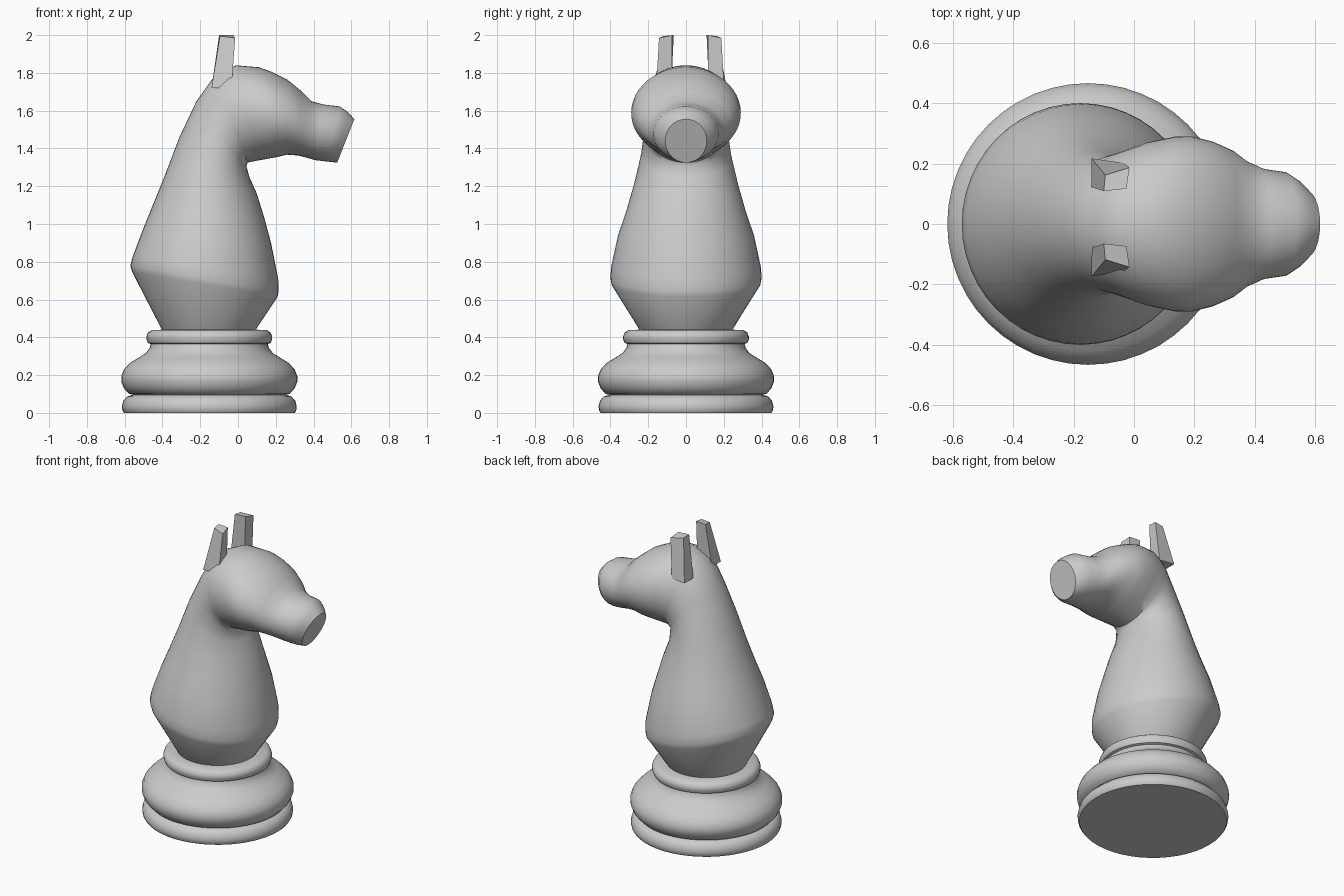
import bpy, bmesh, math
from mathutils import Vector

if "Cube" in bpy.data.objects:
    bpy.data.objects.remove(bpy.data.objects["Cube"])

SEG = 48


def finish(name, bm, smooth=True):
    bmesh.ops.recalc_face_normals(bm, faces=bm.faces)
    me = bpy.data.meshes.new(name)
    bm.to_mesh(me)
    bm.free()
    ob = bpy.data.objects.new(name, me)
    bpy.context.collection.objects.link(ob)
    if smooth:
        bpy.ops.object.select_all(action='DESELECT')
        ob.select_set(True)
        bpy.context.view_layer.objects.active = ob
        bpy.ops.object.shade_smooth_by_angle(angle=math.radians(40))
    return ob


def loft(name, rings):
    """Skin elliptical rings given as (back point xz, front point xz, half width)."""
    bm = bmesh.new()
    loops = []
    for (bx, bz), (fx, fz), w in rings:
        mid = Vector(((bx + fx) / 2, 0, (bz + fz) / 2))
        half = Vector(((fx - bx) / 2, 0, (fz - bz) / 2))
        side = Vector((0, w, 0))
        loops.append([bm.verts.new(mid + half * math.cos(a) + side * math.sin(a))
                      for a in (2 * math.pi * i / SEG for i in range(SEG))])
    for lo, hi in zip(loops, loops[1:]):
        for i in range(SEG):
            j = (i + 1) % SEG
            bm.faces.new((lo[i], lo[j], hi[j], hi[i]))
    bm.faces.new(loops[0])
    bm.faces.new(loops[-1])
    return finish(name, bm)


# Turned base: radius, height
CX = -0.152
profile = [(.452, 0), (.46, .012), (.463, .035), (.455, .065), (.435, .087), (.405, .096),
           (.425, .10), (.452, .13), (.466, .165), (.466, .195), (.452, .23), (.42, .265),
           (.37, .295), (.335, .318), (.315, .345), (.31, .365), (.325, .37), (.333, .39),
           (.333, .405), (.325, .425), (.305, .438), (.24, .441)]
loft("turned_base", [((CX - r, z), (CX + r, z), r) for r, z in profile])

# Neck bending forward into the head and muzzle
loft("neck_and_head", [
    ((-.40, .435), (.09, .435), .243),
    ((-.56, .745), (.21, .615), .394),
    ((-.57, .78), (.215, .645), .40),
    ((-.557, .83), (.213, .71), .397),
    ((-.50, .98), (.175, .90), .36),
    ((-.445, 1.115), (.14, 1.03), .315),
    ((-.39, 1.25), (.10, 1.16), .277),
    ((-.31, 1.46), (.06, 1.25), .24),
    ((-.22, 1.65), (.045, 1.305), .222),
    ((-.12, 1.79), (.05, 1.325), .24),
    ((-.01, 1.84), (.10, 1.335), .27),
    ((.11, 1.83), (.17, 1.348), .29),
    ((.18, 1.805), (.21, 1.355), .289),
    ((.26, 1.765), (.26, 1.367), .273),
    ((.34, 1.70), (.315, 1.363), .243),
    ((.39, 1.65), (.36, 1.352), .207),
    ((.45, 1.633), (.41, 1.338), .182),
    ((.54, 1.622), (.46, 1.332), .172),
    ((.585, 1.59), (.495, 1.328), .145),
    ((.616, 1.555), (.525, 1.325), .11),
])

# Pair of tapered ears
EAR_Y = .022
for name, s in (("ear_left", -1), ("ear_right", 1)):
    bm = bmesh.new()
    lo = [(-.14, .10, 1.72), (-.035, .095, 1.72), (-.035, .18, 1.72), (-.14, .195, 1.72)]
    hi = [(-.10, .087, 2.0), (-.025, .095, 2.0), (-.015, .165, 1.985), (-.095, .14, 1.995)]
    a, b = ([bm.verts.new((x, EAR_Y + s * y, z)) for x, y, z in q] for q in (lo, hi))
    for i in range(4):
        j = (i + 1) % 4
        bm.faces.new((a[i], a[j], b[j], b[i]))
    bm.faces.new(a)
    bm.faces.new(b)
    finish(name, bm, smooth=False)
